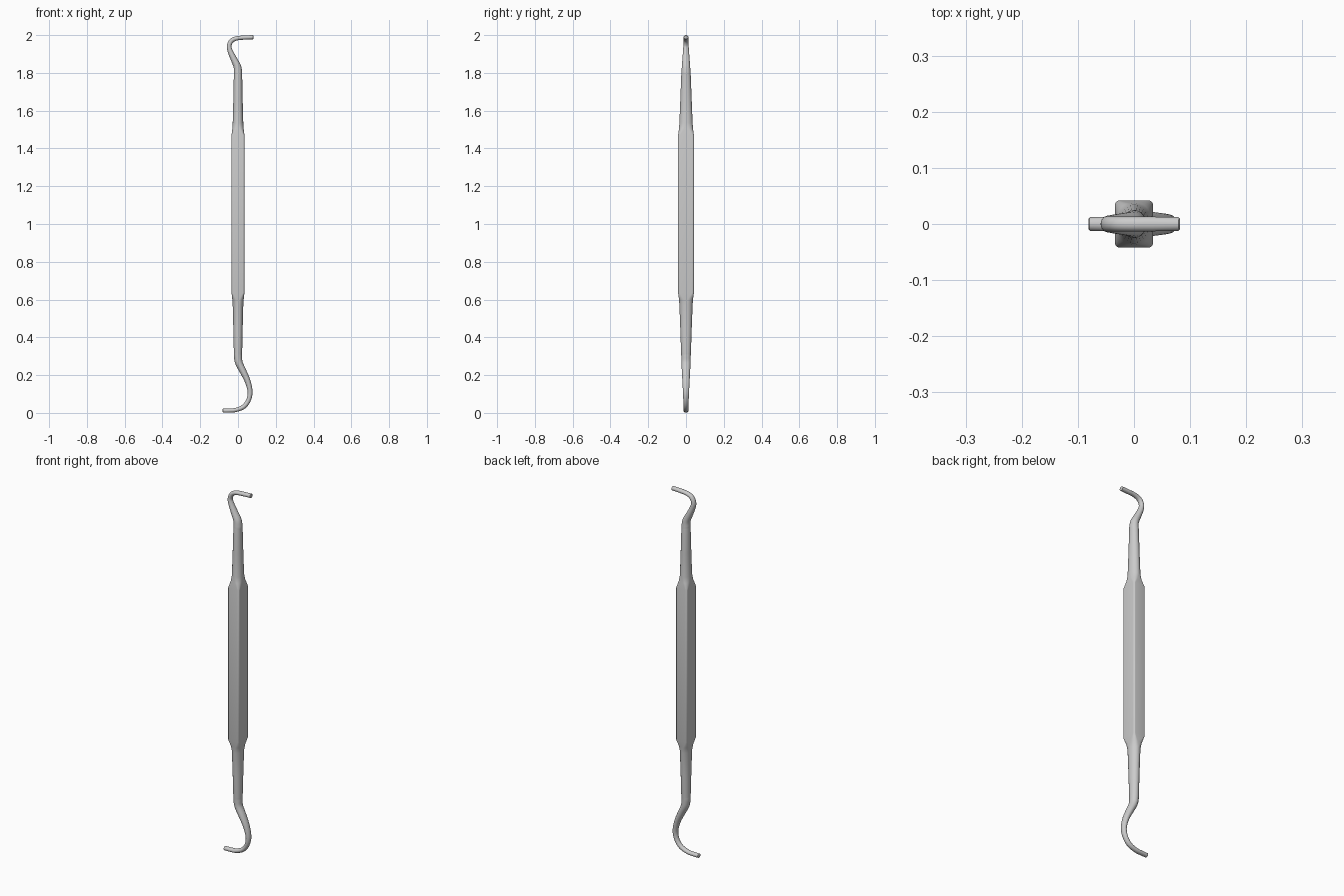
import bpy, bmesh, math
from mathutils import Vector

if "Cube" in bpy.data.objects:
    bpy.data.objects.remove(bpy.data.objects["Cube"])

CORNER = 7  # segments per section corner


def section(x, z, tangent, a, b, f):
    """Rounded-rectangle ring (f=1 is an ellipse), square to the tangent in the xz plane."""
    side = Vector((tangent.y, -tangent.x))
    ring = []
    for q in range(4):
        sx, sy = [(1, 1), (-1, 1), (-1, -1), (1, -1)][q]
        for i in range(CORNER + 1):
            t = (q + (i + 0.02) / (CORNER + 0.04)) * math.pi / 2
            u = a * (sx * (1 - f) + f * math.cos(t))
            v = b * (sy * (1 - f) + f * math.sin(t))
            ring.append((x + side.x * u, v, z + side.y * u))
    return ring


def smooth_rows(rows, steps=5):
    """Catmull-Rom through the centre line, linear section sizes."""
    out = []
    n = len(rows)
    for i in range(n - 1):
        p = [rows[max(0, min(n - 1, j))] for j in range(i - 1, i + 3)]
        for s in range(steps):
            t = s / steps
            c = [0.5 * (2 * p[1][k] + (p[2][k] - p[0][k]) * t
                 + (2 * p[0][k] - 5 * p[1][k] + 4 * p[2][k] - p[3][k]) * t * t
                 + (3 * p[1][k] - p[0][k] - 3 * p[2][k] + p[3][k]) * t ** 3) for k in (0, 1)]
            out.append(tuple(c) + tuple(p[1][k] * (1 - t) + p[2][k] * t for k in (2, 3, 4)))
    return out + [rows[-1]]


# Rows: centre x, centre z, half width in plane, half depth in y, corner roundness
lower_hook = [
    (-0.079, 0.012, .011, .012, 1), (-0.045, 0.0125, .011, .013, 1),
    (-0.010, 0.016, .011, .013, 1), (0.030, 0.033, .012, .013, 1),
    (0.055, 0.066, .012, .014, 1), (0.064, 0.110, .013, .016, 1),
    (0.052, 0.165, .015, .019, 1), (0.027, 0.220, .018, .022, 1),
    (0.005, 0.265, .020, .024, 1), (0.000, 0.300, .022, .025, 1),
    (0.000, 0.320, .022, .026, 1)]
handle = [
    (0, 0.44, .0245, .030, 1), (0, 0.57, .028, .035, 1),
    (0, 0.60, .030, .037, .75), (0, 0.635, .034, .042, .22),
    (0, 1.47, .034, .042, .22), (0, 1.505, .030, .037, .75),
    (0, 1.535, .028, .035, 1), (0, 1.66, .0245, .030, 1)]
upper_hook = [
    (0.000, 1.790, .022, .025, 1), (0.000, 1.805, .022, .024, 1),
    (-0.004, 1.835, .020, .022, 1), (-0.022, 1.873, .017, .019, 1),
    (-0.040, 1.912, .014, .016, 1), (-0.047, 1.942, .012, .014, 1),
    (-0.034, 1.970, .012, .013, 1), (-0.006, 1.983, .011, .013, 1),
    (0.035, 1.987, .011, .013, 1), (0.080, 1.989, .011, .012, 1)]

rows = smooth_rows(lower_hook) + handle + smooth_rows(upper_hook)

# Small rounded lip at both blunt tips
def lip(row, dx):
    return (row[0] + dx, row[1], row[2] * .75, row[3] * .75, 1)
rows = [lip(rows[0], -.002)] + rows + [lip(rows[-1], .002)]

# Loft the whole tool as one closed body
bm = bmesh.new()
rings = []
for i, (x, z, a, b, f) in enumerate(rows):
    p, n = rows[max(0, i - 1)], rows[min(len(rows) - 1, i + 1)]
    tangent = Vector((n[0] - p[0], n[1] - p[1])).normalized()
    rings.append([bm.verts.new(c) for c in section(x, z, tangent, a, b, f)])
for lo, hi in zip(rings, rings[1:]):
    for j in range(len(lo)):
        k = (j + 1) % len(lo)
        bm.faces.new((lo[j], lo[k], hi[k], hi[j]))
bm.faces.new(rings[0])
bm.faces.new(rings[-1])
bmesh.ops.recalc_face_normals(bm, faces=bm.faces)

mesh = bpy.data.meshes.new("double_ended_hook_tool")
bm.to_mesh(mesh)
bm.free()
tool = bpy.data.objects.new("double_ended_hook_tool", mesh)
bpy.context.collection.objects.link(tool)
bpy.context.view_layer.objects.active = tool
tool.select_set(True)
bpy.ops.object.shade_smooth_by_angle(angle=math.radians(35))
